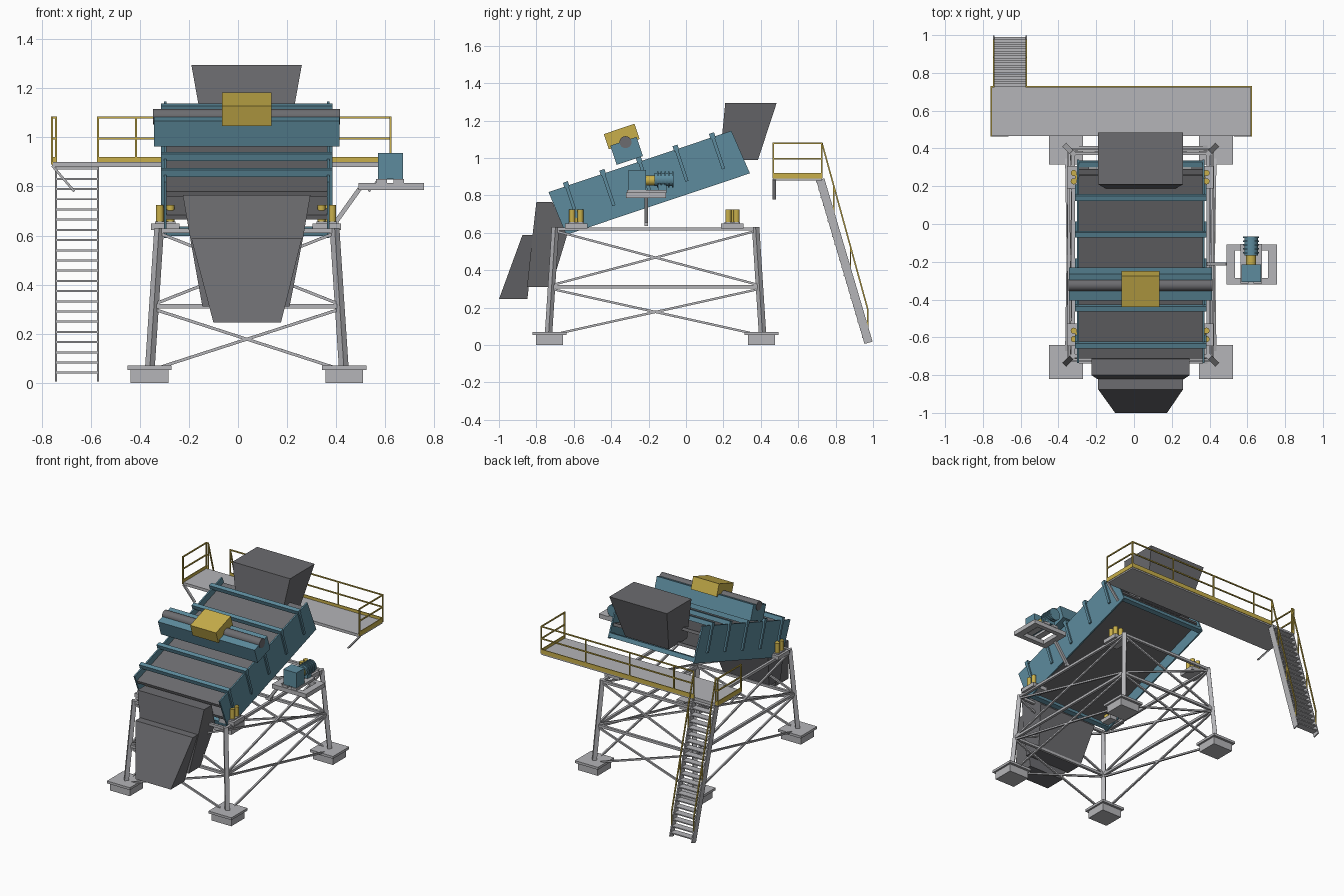
import bpy, bmesh, math
from mathutils import Matrix, Vector

if "Cube" in bpy.data.objects:
    bpy.data.objects.remove(bpy.data.objects["Cube"], do_unlink=True)


def material(name, r, g, b):
    m = bpy.data.materials.new(name)
    m.use_nodes = True
    m.diffuse_color = (r, g, b, 1)
    m.node_tree.nodes["Principled BSDF"].inputs["Base Color"].default_value = (r, g, b, 1)
    return m


STEEL = material("light_grey_steel", .46, .46, .48)
DARK = material("dark_grey_plate", .15, .15, .16)
TEAL = material("teal_paint", .11, .26, .34)
YELLOW = material("yellow_paint", .58, .43, .07)

# Frame of the inclined screen: x across, y up the slope, z off the deck
TILT = Matrix.Translation((0, -.735, .818)) @ Matrix.Rotation(math.radians(18.5), 4, 'X')
MID = .036   # centre line of the machine


def finish(name, bm, mat, smooth=False):
    bmesh.ops.recalc_face_normals(bm, faces=bm.faces)
    me = bpy.data.meshes.new(name)
    bm.to_mesh(me)
    bm.free()
    me.materials.append(mat)
    ob = bpy.data.objects.new(name, me)
    bpy.context.collection.objects.link(ob)
    if smooth:
        bpy.ops.object.select_all(action='DESELECT')
        ob.select_set(True)
        bpy.context.view_layer.objects.active = ob
        bpy.ops.object.shade_smooth_by_angle()
    return ob


def loft(name, mat, sections, matrix=Matrix()):
    """Join rectangles (z, x0, x1, y0, y1) into a closed solid."""
    bm = bmesh.new()
    rings = [[bm.verts.new(matrix @ Vector(p)) for p in
              ((x0, y0, z), (x1, y0, z), (x1, y1, z), (x0, y1, z))]
             for z, x0, x1, y0, y1 in sections]
    for a, b in zip(rings, rings[1:]):
        for i in range(4):
            j = (i + 1) % 4
            bm.faces.new((a[i], a[j], b[j], b[i]))
    bm.faces.new(rings[0])
    bm.faces.new(rings[-1])
    return finish(name, bm, mat)


def box(name, mat, x0, x1, y0, y1, z0, z1, matrix=Matrix()):
    return loft(name, mat, [(z0, x0, x1, y0, y1), (z1, x0, x1, y0, y1)], matrix)


def along(a, b):
    a, b = Vector(a), Vector(b)
    d = b - a
    up = 'Y' if abs(d.y) < .99 * d.length else 'X'
    return Matrix.Translation(a) @ d.to_track_quat('Z', up).to_matrix().to_4x4(), d.length


def beam(name, mat, a, b, w=.02, h=None):
    m, n = along(a, b)
    h = h or w
    return box(name, mat, -w / 2, w / 2, -h / 2, h / 2, 0, n, m)


def rod(name, mat, a, b, r):
    m, n = along(a, b)
    bm = bmesh.new()
    bmesh.ops.create_cone(bm, cap_ends=True, segments=24, radius1=r, radius2=r, depth=n,
                          matrix=m @ Matrix.Translation((0, 0, n / 2)))
    return finish(name, bm, mat, True)


# Support frame: footings and leaning legs
def leg_point(sx, sy, z):
    k = (z - .06) / .56
    return (MID + sx * (.395 - .037 * k), -.163 + sy * (.572 - .036 * k), z)


corners = [(-1, -1), (1, -1), (1, 1), (-1, 1)]
for sx, sy in corners:
    x, y = MID + sx * .397, -.163 + sy * .567
    box("footing_block", STEEL, x - .077, x + .077, y - .073, y + .073, 0, .053)
    box("footing_cap", STEEL, x - .09, x + .09, y - .09, y + .09, .053, .07)
    beam("leg", STEEL, leg_point(sx, sy, .06), leg_point(sx, sy, .63), .028)

# Horizontal beams and cross braces on all four sides
for i in range(4):
    a, b = corners[i], corners[(i + 1) % 4]
    for z in (.312, .62):
        beam("frame_beam", STEEL, leg_point(*a, z), leg_point(*b, z), .018)
    for low, high in ((.05, .30), (.32, .61)):
        beam("cross_brace", STEEL, leg_point(*a, low), leg_point(*b, high), .012)
        beam("cross_brace", STEEL, leg_point(*a, high), leg_point(*b, low), .012)

# Spring seats, each with a cluster of springs
for x in (-.297, .362):
    for y in (-.587, .248):
        box("spring_seat", STEEL, x - .058, x + .058, y - .06, y + .06, .622, .65)
        box("spring_plate", STEEL, x - .042, x + .042, y - .042, y + .042, .65, .657)
        for dx, dy in ((0, 0), (-1, -1), (1, -1), (1, 1), (-1, 1)):
            p = (x + dx * .022, y + dy * .022)
            rod("spring", YELLOW, (*p, .655), (*p, .725), .016)

# Inclined screen box: side plates, decks, ribs and cross tubes
for x, out in ((-.297, -1), (.368, 1)):
    loft("side_plate", TEAL, [(0, x - .005, x + .005, 0, 1.031),
                              (-.247, x - .005, x + .005, .017, 1.053)], TILT)
    for k in range(5):
        s = .102 + .206 * k
        inner, outer = sorted((x, x + out * .016))
        box("side_rib", TEAL, inner, outer, s - .009, s + .009, -.18, .01, TILT)
for k in range(5):
    s = .102 + .206 * k
    box("cross_tube", TEAL, -.313, .384, s - .014, s + .014, -.008, .022, TILT)
for s in (.04, 1.035):
    box("end_tube", TEAL, -.297, .368, s - .015, s + .015, -.24, -.21, TILT)
box("upper_deck", DARK, -.293, .364, .01, 1.03, -.065, -.045, TILT)
box("lower_deck", DARK, -.293, .364, .01, 1.03, -.165, -.145, TILT)

# Vibrator unit across the screen
box("vibrator_housing", TEAL, -.343, .413, .392, .54, .022, .13, TILT)
rod("vibrator_tube", DARK, TILT @ Vector((-.346, .475, .122)), TILT @ Vector((.416, .475, .122)), .032)
box("vibrator_guard", YELLOW, -.066, .136, .378, .552, .114, .2, TILT)

# Feed and discharge chutes
loft("feed_chute", DARK, [(1.295, -.19, .26, .21, .485), (.99, -.135, .205, .18, .385)])
loft("discharge_chute", DARK, [(.765, -.225, .295, -.80, -.715),
                               (.59, -.195, .265, -.82, -.635),
                               (.31, -.145, .21, -.85, -.72)])
loft("discharge_spout", DARK, [(.587, -.19, .26, -.875, -.81), (.245, -.10, .175, -1, -.848)])

# Walkway with toe boards, end braces and railings
L, R, F, B = -.757, .622, .467, .727
box("walkway_floor", STEEL, L, R, F, B, .88, .9)
for x in (L, R):
    box("end_toe_board", YELLOW, x - .003, x + .003, F, B, .89, .92)
    dx = .09 if x < 0 else -.09
    beam("walkway_brace", STEEL, (x, F + .005, .885), (x + dx, F + .005, .78), .018, .01)
    for z in (.995, 1.08):
        beam("end_rail", YELLOW, (x, F, z), (x, B, z), .008)
    for y in (F, B):
        beam("rail_post", YELLOW, (x, y, .89), (x, y, 1.084), .008)
GATE = (-.742, -.57)
for x0, x1 in ((L, GATE[0]), (GATE[1], R)):
    box("back_toe_board", YELLOW, x0, x1, B - .003, B + .003, .89, .92)
    for z in (.995, 1.08):
        beam("back_rail", YELLOW, (x0, B, z), (x1, B, z), .008)
for x in (*GATE, -.415, -.07, .275):
    beam("rail_post", YELLOW, (x, B, .89), (x, B, 1.084), .008)

# Stairs: stringers, handrails and treads
top, foot = Vector((0, .718, .885)), Vector((0, .976, .012))
for x in GATE:
    off = Vector((x, 0, 0))
    beam("stair_stringer", STEEL, top + off, foot + off, .008, .045)
    beam("stair_handrail", YELLOW, (x, B, 1.08), (x, .972, .19), .008)
    for y, z, drop in ((.972, .19, .11), (.88, .53, .13), (.79, .85, .14)):
        beam("stair_post", YELLOW, (x, y, z), (x, y, z - drop), .007)
steps = 21
for k in range(steps):
    p = foot.lerp(top, (k + .7) / steps)
    box("stair_tread", STEEL, *GATE, p.y - .026, p.y + .022, p.z - .004, p.z + .004)

# Motor platform: open frame on a bracket
for x0, x1 in ((.49, .535), (.71, .757)):
    box("platform_side_bar", STEEL, x0, x1, -.32, -.108, .785, .815)
for y0, y1 in ((-.32, -.285), (-.14, -.108)):
    box("platform_end_bar", STEEL, .535, .71, y0, y1, .785, .815)
for x in (.585, .655):
    box("motor_rail", STEEL, x - .022, x + .022, -.315, -.105, .813, .83)
beam("platform_bracket", STEEL, (.395, -.212, .65), (.495, -.212, .79), .018)
beam("platform_arm", STEEL, (.37, -.212, .645), (.41, -.212, .645), .018)

# Drive: gearbox, coupling and finned motor
box("gearbox", TEAL, .57, .672, -.308, -.215, .83, .937)
rod("coupling", YELLOW, (.62, -.22, .88), (.62, -.165, .88), .027)
rod("motor_body", TEAL, (.62, -.168, .885), (.62, -.066, .885), .036)
for k in range(5):
    y = -.155 + k * .02
    rod("motor_fin", TEAL, (.62, y, .885), (.62, y + .008, .885), .043)
box("motor_foot", TEAL, .59, .65, -.15, -.105, .828, .86)
